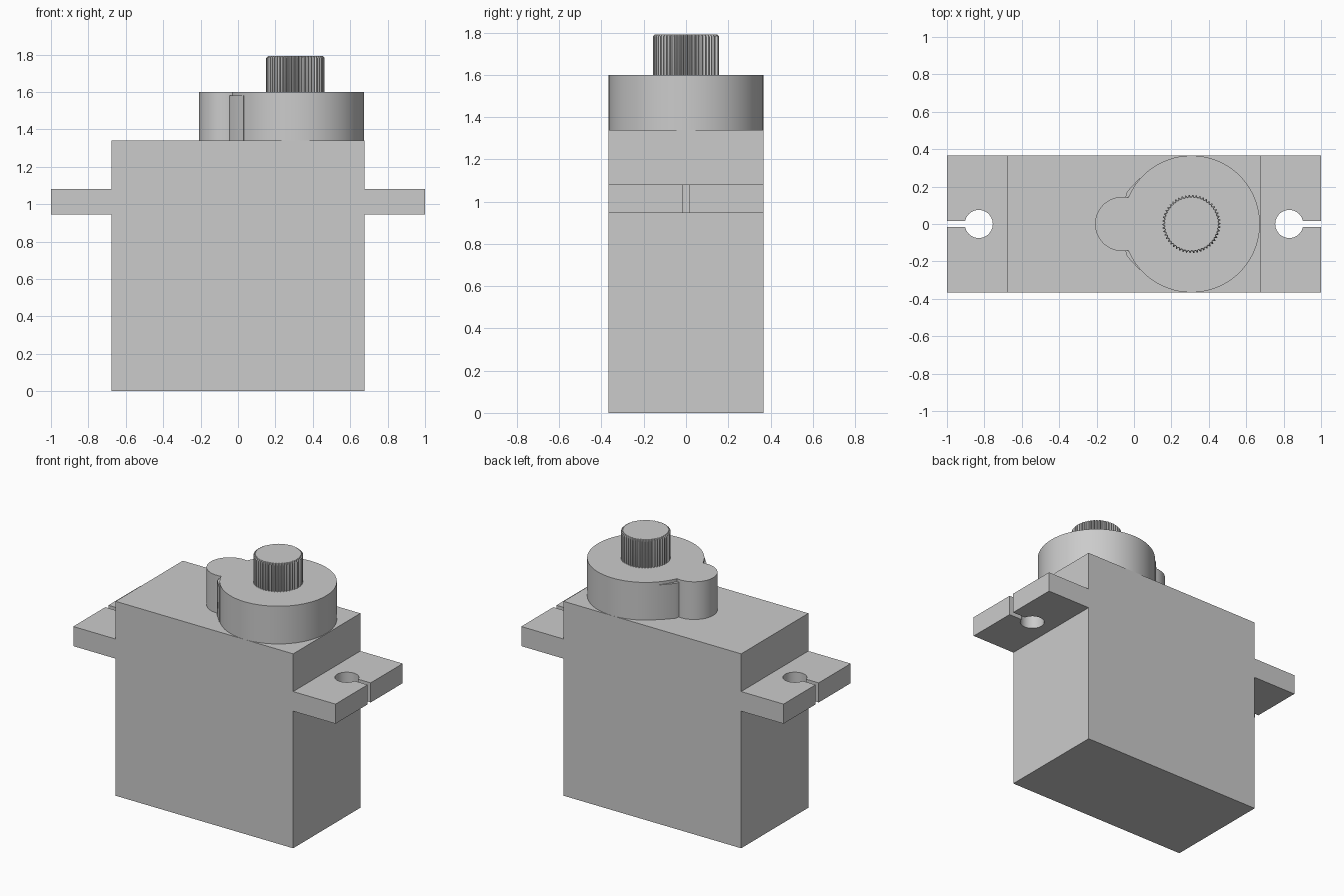
import bpy, bmesh
from math import sin, cos, pi, acos, asin, radians, sqrt

if "Cube" in bpy.data.objects:
    bpy.data.objects.remove(bpy.data.objects["Cube"])


def finish(bm, name):
    bmesh.ops.recalc_face_normals(bm, faces=bm.faces)
    mesh = bpy.data.meshes.new(name)
    bm.to_mesh(mesh)
    bm.free()
    ob = bpy.data.objects.new(name, mesh)
    bpy.context.collection.objects.link(ob)
    bpy.ops.object.select_all(action='DESELECT')
    ob.select_set(True)
    bpy.context.view_layer.objects.active = ob
    bpy.ops.object.shade_smooth_by_angle(angle=radians(30))
    return ob


def prism(name, outline, z0, z1, cap_bottom=True):
    """Extrude a closed xy outline between two heights."""
    bm = bmesh.new()
    low = [bm.verts.new((x, y, z0)) for x, y in outline]
    high = [bm.verts.new((x, y, z1)) for x, y in outline]
    n = len(outline)
    for i in range(n):
        j = (i + 1) % n
        bm.faces.new((low[i], low[j], high[j], high[i]))
    bm.faces.new(high)
    if cap_bottom:
        bm.faces.new(low[::-1])
    return finish(bm, name)


def arc(cx, r, a0, a1, n):
    return [(cx + r * cos(a0 + (a1 - a0) * i / n),
             r * sin(a0 + (a1 - a0) * i / n)) for i in range(n + 1)]


W, HALF_Y = 0.677, 0.366
SHAFT_X = 0.307

# Main case
prism("case", [(-W, -HALF_Y), (W, -HALF_Y), (W, HALF_Y), (-W, HALF_Y)], 0, 1.34)

# Mounting ears with an open keyhole slot
hole_x, hole_r, slot = 0.83, 0.075, 0.017
a = asin(slot / hole_r)
ear = [(W, -HALF_Y), (1, -HALF_Y), (1, -slot)]
ear += arc(hole_x, hole_r, -a, -2 * pi + a, 40)
ear += [(1, slot), (1, HALF_Y), (W, HALF_Y)]
prism("right_ear", ear, 0.945, 1.08)
prism("left_ear", [(-x, y) for x, y in ear], 0.945, 1.08)

# Gear housing: large round joined to a small round lobe
R, r, lobe_x = HALF_Y, 0.145, -0.063
d = SHAFT_X - lobe_x
along = (d * d + R * R - r * r) / (2 * d)
big = pi - acos(along / R)
meet_y = sqrt(R * R - along * along)
small = acos((SHAFT_X - along - lobe_x) / r)
housing = arc(SHAFT_X, R, -big, big, 72)
housing += arc(lobe_x, r, small, 2 * pi - small, 32)[1:-1]
prism("gear_housing", housing, 1.34, 1.60, cap_bottom=False)

# Small webs filling the notch between the two rounds
for name, s in (("back_web", 1), ("front_web", -1)):
    web = [(-0.05, 0.13), (-0.038, 0.172), (0.03, 0.246), (0.05, 0.2)]
    prism(name, [(x, s * y) for x, y in web], 1.34, 1.58, cap_bottom=False)

# Splined output shaft with a bevelled top rim
teeth = 50
bm = bmesh.new()
rings = []
for z, outer, inner in ((1.60, 0.156, 0.145), (1.782, 0.156, 0.145), (1.792, 0.146, 0.142)):
    ring = []
    for i in range(teeth * 4):
        rad = outer if i % 4 < 2 else inner
        t = 2 * pi * i / (teeth * 4)
        ring.append(bm.verts.new((SHAFT_X + rad * cos(t), rad * sin(t), z)))
    rings.append(ring)
for lo, hi in zip(rings, rings[1:]):
    for i in range(len(lo)):
        j = (i + 1) % len(lo)
        bm.faces.new((lo[i], lo[j], hi[j], hi[i]))
bm.faces.new(rings[-1])
finish(bm, "splined_shaft")
